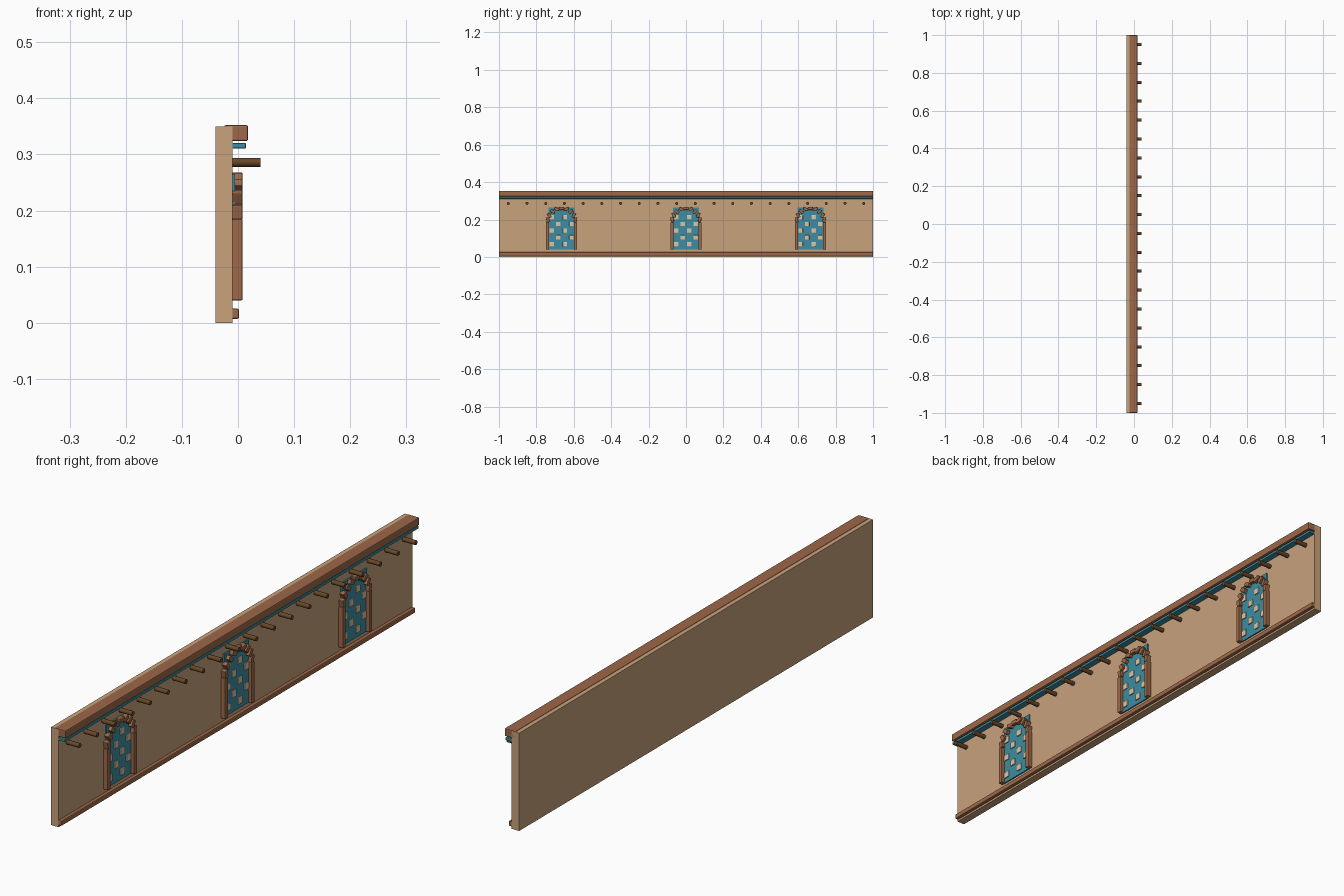
import bpy
from math import radians, sin, cos, pi

cube = bpy.data.objects.get("Cube")
if cube:
    bpy.data.objects.remove(cube, do_unlink=True)


def material(name, rgb):
    m = bpy.data.materials.new(name)
    m.use_nodes = True
    m.diffuse_color = (*rgb, 1)
    m.node_tree.nodes["Principled BSDF"].inputs["Base Color"].default_value = (*rgb, 1)
    return m


PLASTER = material("tan_plaster", (0.58, 0.36, 0.20))
BRICK = material("red_brown_clay", (0.34, 0.14, 0.065))
TEAL = material("teal_paint", (0.045, 0.27, 0.36))
WOOD = material("dark_wood", (0.14, 0.065, 0.022))
PALE = material("pale_stone", (0.72, 0.56, 0.38))


def box(name, x, y, z, mat, bevel=0, tilt=0):
    """Box from (min, max) ranges, optionally tilted about x and bevelled."""
    ranges = (x, y, z)
    bpy.ops.mesh.primitive_cube_add(
        size=1, location=[(a + b) / 2 for a, b in ranges])
    ob = bpy.context.object
    ob.name = name
    ob.scale = [b - a for a, b in ranges]
    bpy.ops.object.transform_apply(location=False, rotation=False, scale=True)
    ob.rotation_euler.x = tilt
    ob.data.materials.append(mat)
    if bevel:
        mod = ob.modifiers.new("soft_edges", "BEVEL")
        mod.width = bevel
        mod.segments = 2
    return ob


def around(centre, size):
    return (centre - size / 2, centre + size / 2)


# Wall and its full-length trims
FACE = -0.01
LENGTH = (-1, 1)
box("wall", (-0.04, FACE), LENGTH, (0, 0.35), PLASTER)
box("top_rail", (-0.025, 0.018), LENGTH, (0.324, 0.352), BRICK, 0.003)
box("teal_trim", (FACE, 0.014), LENGTH, (0.311, 0.32), TEAL, 0.001)
box("base_rail", (-0.014, 0.002), LENGTH, (0.007, 0.025), BRICK, 0.003)

# Row of round beam ends
for i in range(20):
    bpy.ops.mesh.primitive_cylinder_add(
        vertices=12, radius=0.008, depth=0.055,
        location=(0.0125, -0.95 + i * 0.1, 0.286), rotation=(0, pi / 2, 0))
    peg = bpy.context.object
    peg.name = f"beam_end_{i + 1}"
    peg.data.materials.append(WOOD)
    bpy.ops.object.shade_smooth_by_angle(angle=radians(40))


# Arched window: panel, jambs, arch bricks and checkered studs
SPRING = 0.185
DEPTH = (FACE, 0.008)


def window(label, cy):
    box(f"{label}_panel", (FACE, -0.005), around(cy, 0.14), (0.04, 0.265), TEAL)
    for side, s in (("right", -1), ("left", 1)):
        box(f"{label}_{side}_jamb", DEPTH, around(cy + s * 0.075, 0.017),
            (0.04, SPRING), BRICK, 0.002)
    for i in range(9):
        a = radians(10 + 20 * i)
        box(f"{label}_arch_brick_{i + 1}", DEPTH,
            around(cy + 0.075 * cos(a), 0.016),
            around(SPRING + 0.075 * sin(a), 0.026), BRICK, 0.002, tilt=-a)
    for row in range(5):
        for col in range(4):
            if (row + col) % 2 == 0:
                box(f"{label}_stud_{row}_{col}", (FACE, -0.001),
                    around(cy + (col - 1.5) * 0.035, 0.024),
                    around(0.068 + row * 0.036, 0.024), PALE, 0.002)


for label, cy in (("near_window", -0.665), ("middle_window", 0), ("far_window", 0.665)):
    window(label, cy)
